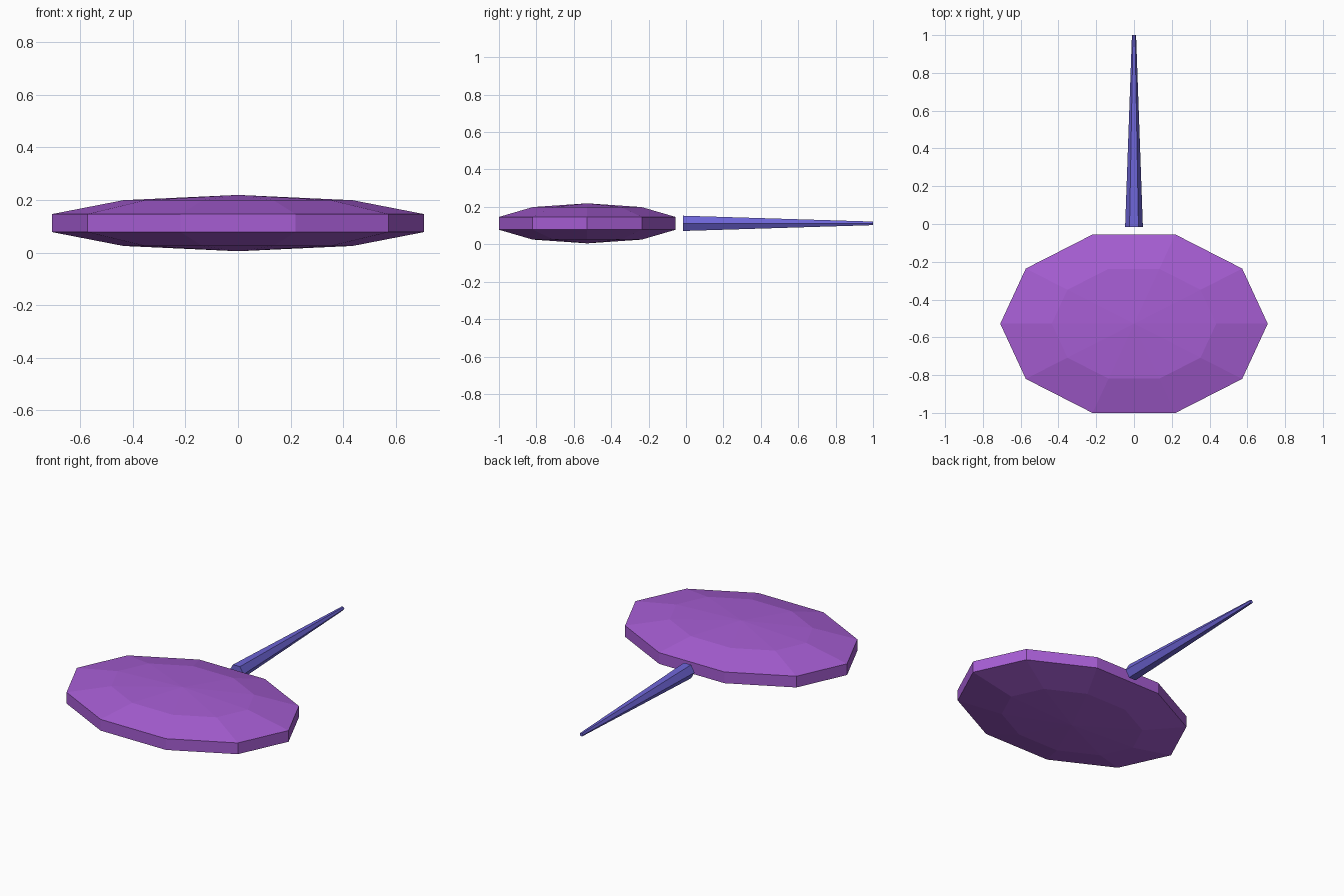
import bpy
import bmesh
from math import cos, sin, tau

default_cube = bpy.data.objects.get("Cube")
if default_cube:
    bpy.data.objects.remove(default_cube)

MID_Z = 0.112


def make_material(name, rgb):
    mat = bpy.data.materials.new(name)
    mat.use_nodes = True
    mat.diffuse_color = (*rgb, 1)
    mat.node_tree.nodes["Principled BSDF"].inputs["Base Color"].default_value = (*rgb, 1)
    return mat


def finish(bm, name, mat):
    bmesh.ops.recalc_face_normals(bm, faces=bm.faces)
    mesh = bpy.data.meshes.new(name)
    bm.to_mesh(mesh)
    bm.free()
    mesh.materials.append(mat)
    obj = bpy.data.objects.new(name, mesh)
    bpy.context.collection.objects.link(obj)
    return obj


def bridge(bm, a, b):
    for i in range(len(a)):
        j = (i + 1) % len(a)
        bm.faces.new((a[i], a[j], b[j], b[i]))


purple = make_material("purple", (0.38, 0.11, 0.65))
blue_violet = make_material("blue violet", (0.155, 0.13, 0.68))

# Faceted oval body: ten-sided rings, each end closed by a shallow fan
SIDES, RX, RY, CENTRE_Y = 10, 0.708, 0.497, -0.528
bm = bmesh.new()
rings = []
for scale, dz in ((0.615, -0.087), (1, -0.034), (1, 0.034), (0.615, 0.087)):
    rings.append([bm.verts.new((scale * RX * cos(tau * i / SIDES),
                                CENTRE_Y + scale * RY * sin(tau * i / SIDES),
                                MID_Z + dz)) for i in range(SIDES)])
for lower, upper in zip(rings, rings[1:]):
    bridge(bm, lower, upper)
for ring, dz in ((rings[0], -0.107), (rings[-1], 0.107)):
    apex = bm.verts.new((0, CENTRE_Y, MID_Z + dz))
    for i in range(SIDES):
        bm.faces.new((ring[i], ring[(i + 1) % SIDES], apex))
finish(bm, "body", purple)

# Six-sided tapering tail with closed ends
bm = bmesh.new()
ends = []
for y, radius in ((-0.015, 0.047), (1.0, 0.011)):
    ends.append([bm.verts.new((radius * cos(tau * i / 6), y,
                               MID_Z + radius * sin(tau * i / 6))) for i in range(6)])
    bm.faces.new(ends[-1])
bridge(bm, *ends)
finish(bm, "tail", blue_violet)
